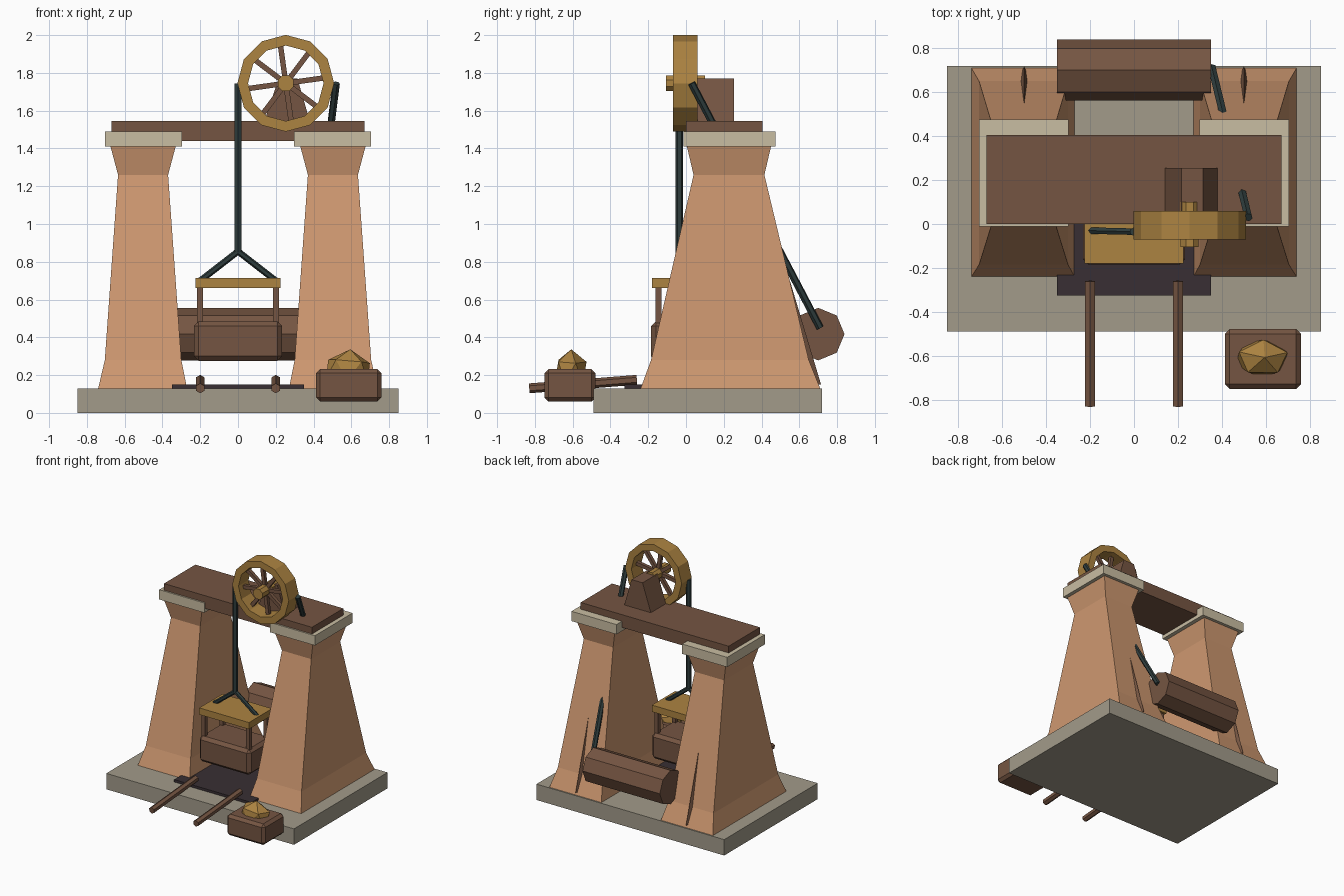
import bpy, bmesh, math
from mathutils import Vector, Matrix

cube = bpy.data.objects.get("Cube")
if cube:
    bpy.data.objects.remove(cube, do_unlink=True)


def material(name, rgb):
    lin = [((c / 255 + 0.055) / 1.055) ** 2.4 for c in rgb]
    m = bpy.data.materials.new(name)
    m.use_nodes = True
    m.diffuse_color = (*lin, 1)
    m.node_tree.nodes["Principled BSDF"].inputs["Base Color"].default_value = (*lin, 1)
    return m


CLAY = material("clay", (206, 152, 112))
STONE = material("grey stone", (162, 155, 138))
PALE = material("pale stone", (201, 189, 162))
WOOD = material("wood", (117, 85, 66))
GOLD = material("gold", (172, 131, 65))
ROPE = material("rope", (46, 60, 60))
DARK = material("dark plate", (56, 47, 51))


def finish(name, bm, mat):
    bmesh.ops.recalc_face_normals(bm, faces=bm.faces)
    mesh = bpy.data.meshes.new(name)
    bm.to_mesh(mesh)
    bm.free()
    mesh.materials.append(mat)
    ob = bpy.data.objects.new(name, mesh)
    bpy.context.collection.objects.link(ob)
    return ob


def box(name, x, y, z, mat, bevel=0):
    """Box from (min, max) pairs on each axis."""
    bm = bmesh.new()
    bmesh.ops.create_cube(bm, size=1)
    for v in bm.verts:
        v.co = [(a + b) / 2 + c * (b - a) for c, (a, b) in zip(v.co, (x, y, z))]
    if bevel:
        bmesh.ops.bevel(bm, geom=bm.edges[:], offset=bevel, segments=1, affect='EDGES')
    return finish(name, bm, mat)


def rod(name, start, end, radius, sides, mat, turn=0):
    """Prism between two points."""
    a, b = Vector(start), Vector(end)
    bm = bmesh.new()
    rot = (b - a).to_track_quat('Z', 'Y').to_matrix().to_4x4()
    bmesh.ops.create_cone(bm, cap_ends=True, segments=sides, radius1=radius, radius2=radius,
                          depth=(b - a).length,
                          matrix=Matrix.Translation((a + b) / 2) @ rot @ Matrix.Rotation(turn, 4, 'Z'))
    return finish(name, bm, mat)


def loft(name, sections, mat):
    """Rectangles (x0, x1, y0, y1, z) joined bottom to top."""
    bm = bmesh.new()
    rings = [[bm.verts.new(p) for p in ((x0, y0, z), (x1, y0, z), (x1, y1, z), (x0, y1, z))]
             for x0, x1, y0, y1, z in sections]
    for lo, hi in zip(rings, rings[1:]):
        for i in range(4):
            j = (i + 1) % 4
            bm.faces.new((lo[i], lo[j], hi[j], hi[i]))
    bm.faces.new(rings[0])
    bm.faces.new(rings[-1])
    return finish(name, bm, mat)


# Ground slab and pit plate
box("base_slab", (-0.85, 0.85), (-0.49, 0.72), (0, 0.13), STONE)
box("pit_plate", (-0.35, 0.35), (-0.325, 0.265), (0.12, 0.15), DARK)

# Paired towers, caps, rear spikes and hauling poles
for side, s in (("left", 1), ("right", -1)):
    profile = [(0.27, 0.74, -0.24, 0.71, 0.13), (0.30, 0.705, -0.185, 0.65, 0.28),
               (0.37, 0.635, 0.04, 0.415, 1.26), (0.33, 0.675, 0.005, 0.45, 1.41)]
    loft(side + "_tower", [(s * a, s * b, c, d, z) for a, b, c, d, z in profile], CLAY)
    box(side + "_tower_cap", sorted((s * 0.297, s * 0.705)), (-0.012, 0.475), (1.41, 1.49), PALE)

    bm = bmesh.new()
    base = [bm.verts.new((s * 0.5 + dx, 0.63 + dy, 0.15))
            for dx, dy in ((0.045, 0), (0, 0.085), (-0.045, 0), (0, -0.085))]
    tip = bm.verts.new((s * 0.5, 0.55, 0.7))
    bm.faces.new(base)
    for i in range(4):
        bm.faces.new((base[i], base[(i + 1) % 4], tip))
    finish(side + "_rear_spike", bm, WOOD)

    rod(side + "_pole", (s * 0.2, -0.83, 0.13), (s * 0.2, -0.26, 0.175), 0.026, 6, WOOD)

# Cross beam and wheel bracket
box("cross_beam", (-0.67, 0.67), (0, 0.405), (1.44, 1.545), WOOD)
loft("wheel_bracket", [(0.14, 0.38, 0.06, 0.255, 1.545), (0.215, 0.315, 0.06, 0.255, 1.77)], WOOD)

# Wheel: rim, hub, spokes
CX, CZ, SIDES = 0.253, 1.745, 12
bm = bmesh.new()
loops = []
for r, y in ((0.256, -0.07), (0.256, 0.06), (0.2, 0.06), (0.2, -0.07)):
    angles = [math.tau * i / SIDES for i in range(SIDES)]
    loops.append([bm.verts.new((CX + r * math.cos(a), y, CZ + r * math.sin(a))) for a in angles])
for k in range(4):
    p, q = loops[k], loops[(k + 1) % 4]
    for i in range(SIDES):
        j = (i + 1) % SIDES
        bm.faces.new((p[i], p[j], q[j], q[i]))
finish("wheel_rim", bm, GOLD)
rod("wheel_hub", (CX, -0.105, CZ), (CX, 0.1, CZ), 0.045, 8, GOLD, math.pi / 8)
for i in range(8):
    a = math.radians(8 + 45 * i)
    d = Vector((math.cos(a), 0, math.sin(a)))
    c = Vector((CX, -0.005, CZ))
    rod(f"wheel_spoke_{i + 1}", c + d * 0.03, c + d * 0.21, 0.02, 4, WOOD, math.pi / 4)

# Ropes
rod("hoist_rope", (0, -0.035, 1.745), (0, -0.035, 0.85), 0.02, 6, ROPE)
for side, s in (("left", 1), ("right", -1)):
    rod(side + "_sling", (0, -0.035, 0.855), (s * 0.2, -0.03, 0.7), 0.017, 6, ROPE)
rod("counterweight_rope", (0.52, 0.03, 1.745), (0.355, 0.71, 0.45), 0.02, 6, ROPE)

# Lift cage
box("cage_roof", (-0.225, 0.225), (-0.18, 0.12), (0.66, 0.715), GOLD)
box("cage_tub", (-0.233, 0.233), (-0.185, 0.125), (0.275, 0.485), WOOD, 0.025)
for x in (-0.2, 0.2):
    for y in (-0.145, 0.085):
        box("cage_post", (x - 0.016, x + 0.016), (y - 0.016, y + 0.016), (0.45, 0.67), WOOD)

# Counterweight log
rod("counterweight", (-0.35, 0.7, 0.417), (0.35, 0.7, 0.417), 0.139, 8, WOOD)

# Ore crate with nugget
box("ore_crate", (0.413, 0.76), (-0.75, -0.478), (0.06, 0.232), WOOD, 0.022)
bm = bmesh.new()
bmesh.ops.create_icosphere(bm, subdivisions=1, radius=1)
bmesh.ops.rotate(bm, verts=bm.verts, matrix=Matrix.Rotation(0.3, 3, 'Z') @ Matrix.Rotation(0.1, 3, 'Y'))
bmesh.ops.scale(bm, verts=bm.verts, vec=(0.13, 0.092, 0.115))
bmesh.ops.translate(bm, verts=bm.verts, vec=(0.582, -0.61, 0.222))
finish("ore_nugget", bm, GOLD)
